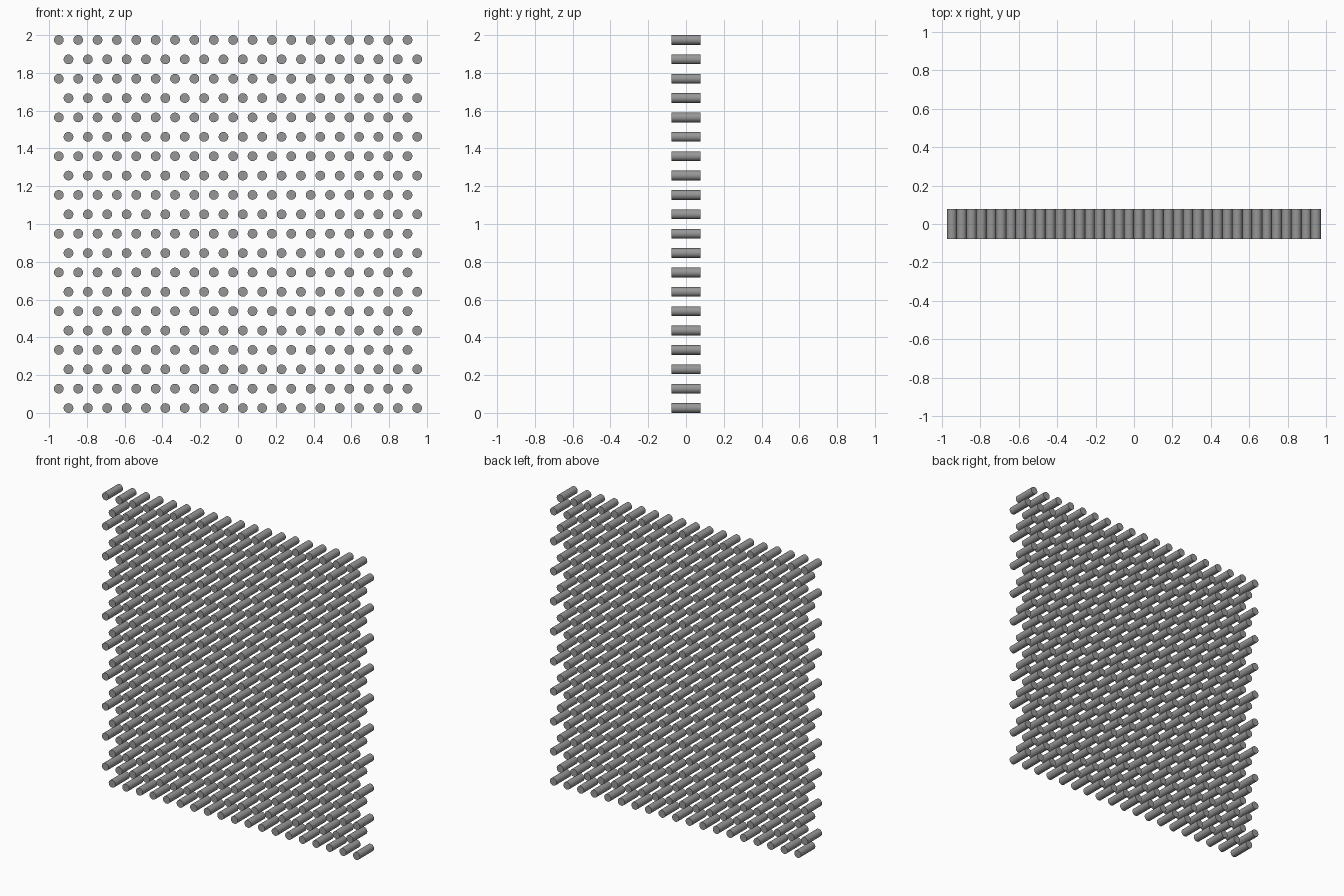
import bpy
from math import pi

if "Cube" in bpy.data.objects:
    bpy.data.objects.remove(bpy.data.objects["Cube"])

COLS, ROWS = 19, 20
PITCH = 2 / 19.5            # spacing in x and z
RADIUS = PITCH / 4
LENGTH = PITCH * 1.5

# Dark grey for all pins
dark_grey = bpy.data.materials.new("dark_grey")
dark_grey.diffuse_color = (0.31, 0.31, 0.31, 1)
dark_grey.use_nodes = True
dark_grey.node_tree.nodes["Principled BSDF"].inputs["Base Color"].default_value = dark_grey.diffuse_color


def add_array(obj, name, count, offset):
    mod = obj.modifiers.new(name, 'ARRAY')
    mod.use_relative_offset = False
    mod.use_constant_offset = True
    mod.constant_offset_displace = offset
    mod.count = count


def pin_field(name, x_shift, first_row):
    """Every second row of pins, each pin a round rod along y."""
    x = -(COLS - 1) / 2 * PITCH + x_shift
    z = RADIUS + first_row * PITCH
    bpy.ops.mesh.primitive_cylinder_add(
        vertices=32, radius=RADIUS, depth=LENGTH,
        location=(x, 0, z), rotation=(pi / 2, 0, 0))
    obj = bpy.context.object
    obj.name = name
    obj.data.materials.append(dark_grey)
    bpy.ops.object.transform_apply(location=False, rotation=True, scale=False)
    bpy.ops.object.shade_smooth_by_angle()
    add_array(obj, "columns", COLS, (PITCH, 0, 0))
    add_array(obj, "rows", ROWS // 2, (0, 0, 2 * PITCH))


# Staggered rows: bottom row shifted right, the next one left
pin_field("pins_right_rows", PITCH / 4, 0)
pin_field("pins_left_rows", -PITCH / 4, 1)
